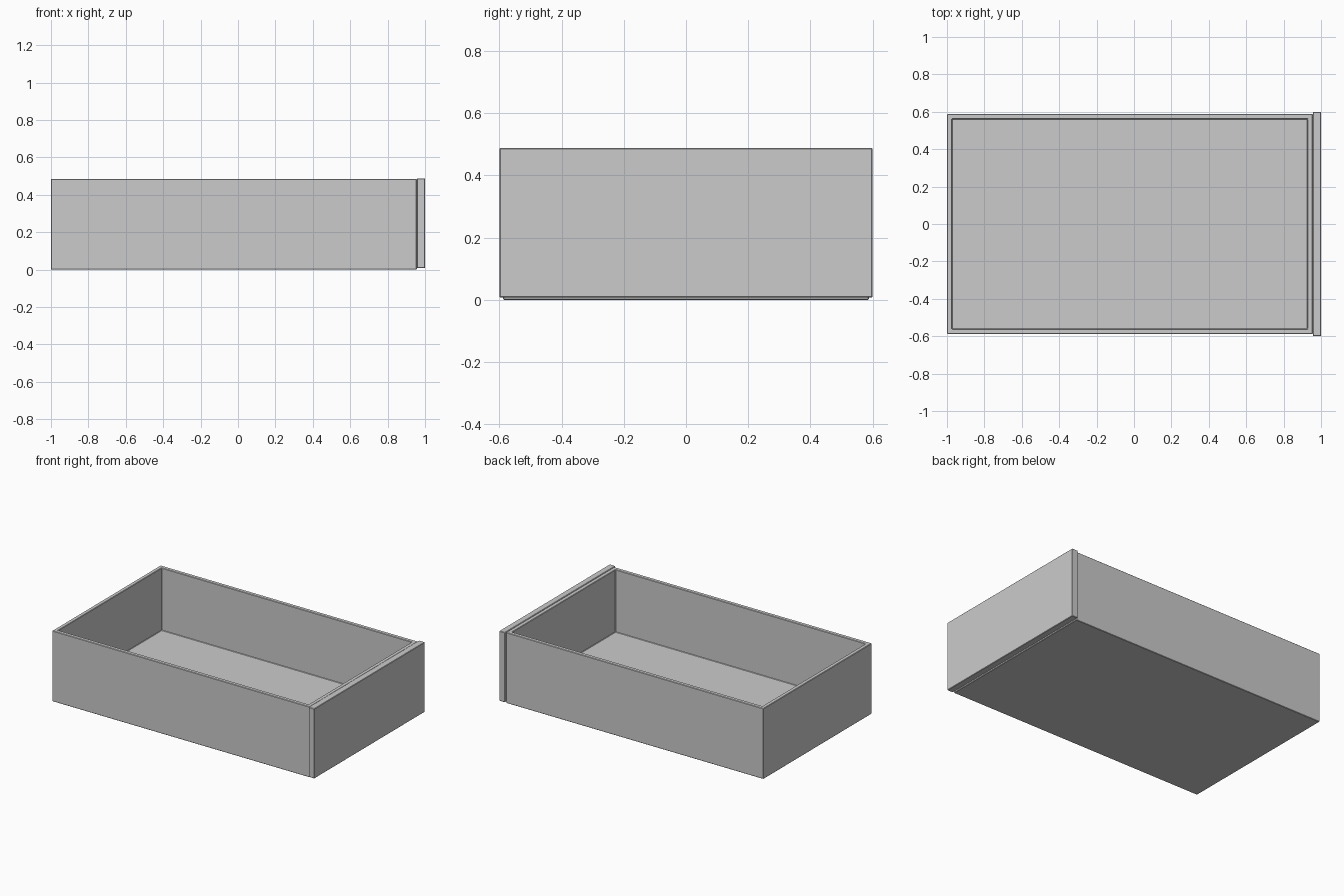
import bpy, bmesh

if "Cube" in bpy.data.objects:
    bpy.data.objects.remove(bpy.data.objects["Cube"])


def box_mesh(lo, hi):
    bm = bmesh.new()
    bmesh.ops.create_cube(bm, size=1)
    for v in bm.verts:
        for i in range(3):
            v.co[i] = lo[i] if v.co[i] < 0 else hi[i]
    return bm


def finish(bm, name, bevel=0.003):
    bmesh.ops.recalc_face_normals(bm, faces=bm.faces)
    mesh = bpy.data.meshes.new(name)
    bm.to_mesh(mesh)
    bm.free()
    obj = bpy.data.objects.new(name, mesh)
    bpy.context.collection.objects.link(obj)
    mod = obj.modifiers.new("soft_edges", 'BEVEL')
    mod.width = bevel
    mod.segments = 1
    return obj


# Open drawer tray: inset the top face, then push it down to the floor level
FLOOR, TOP = 0.056, 0.485
bm = box_mesh((-1, -0.588, 0), (0.956, 0.588, TOP))
top = max(bm.faces, key=lambda f: f.calc_center_median().z)
bmesh.ops.inset_region(bm, faces=[top], thickness=0.039)
well = bmesh.ops.extrude_face_region(bm, geom=[top])['geom']
bmesh.ops.translate(bm, vec=(0, 0, FLOOR - TOP),
                    verts=[g for g in well if isinstance(g, bmesh.types.BMVert)])
if top.is_valid:
    bmesh.ops.delete(bm, geom=[top], context='FACES_ONLY')
finish(bm, "drawer_tray")

# Slightly larger front panel fixed to the end of the tray
finish(box_mesh((0.956, -0.6, 0.008), (1, 0.6, 0.488)), "drawer_front_panel")
